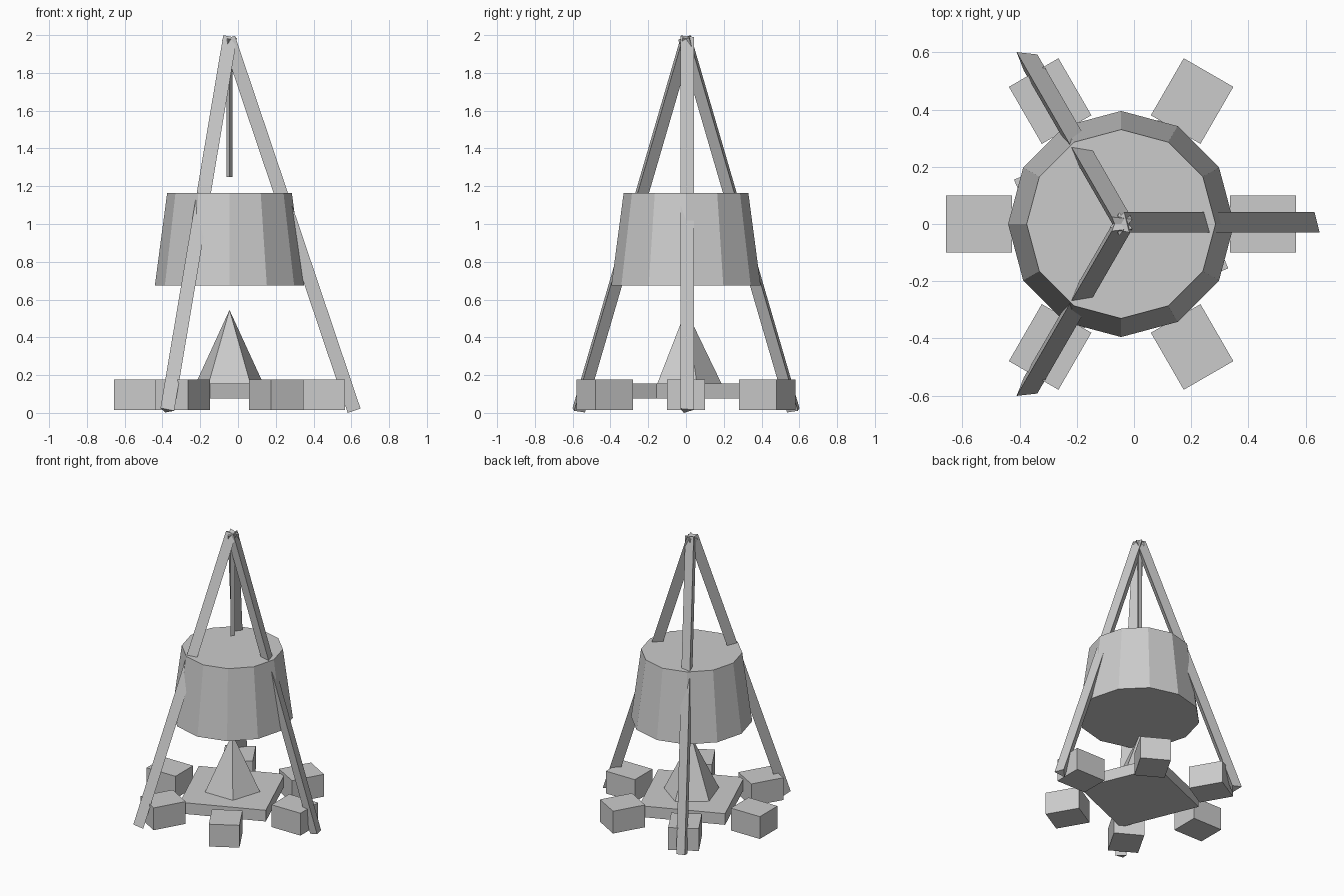
import bpy, bmesh, math
from mathutils import Vector, Matrix

if "Cube" in bpy.data.objects:
    bpy.data.objects.remove(bpy.data.objects["Cube"])

CX = -0.045  # x of the common vertical axis

grey = bpy.data.materials.new("plain grey")
grey.diffuse_color = (0.6, 0.6, 0.6, 1)
grey.use_nodes = True
grey.node_tree.nodes["Principled BSDF"].inputs["Base Color"].default_value = grey.diffuse_color


def add(name, bm):
    bmesh.ops.recalc_face_normals(bm, faces=bm.faces)
    me = bpy.data.meshes.new(name)
    bm.to_mesh(me)
    bm.free()
    me.materials.append(grey)
    ob = bpy.data.objects.new(name, me)
    bpy.context.collection.objects.link(ob)
    return ob


def frustum(name, sides, r0, r1, z0, z1, start=0):
    """Vertical prism, frustum or pyramid around the common axis."""
    bm = bmesh.new()
    ring = lambda r, z: [bm.verts.new((CX + r * math.cos(a), r * math.sin(a), z))
                         for a in (math.radians(start) + math.tau * i / sides for i in range(sides))]
    low = ring(r0, z0)
    bm.faces.new(low)
    if r1:
        high = ring(r1, z1)
        bm.faces.new(high)
    else:
        high = [bm.verts.new((CX, 0, z1))] * sides
    for i in range(sides):
        j = (i + 1) % sides
        bm.faces.new((low[i], low[j], high[j], high[i]) if r1 else (low[i], low[j], high[i]))
    return add(name, bm)


def leg(name, angle, twist):
    """Three-sided pole from the ground to the apex, leaning inwards."""
    out = Vector((math.cos(math.radians(angle)), math.sin(math.radians(angle)), 0))
    bottom = Vector((CX, 0, 0.013)) + out * 0.665
    top = Vector((CX, 0, 1.987))
    axis = (top - bottom).normalized()
    side = Vector((-out.y, out.x, 0))
    radial = side.cross(axis)
    bm = bmesh.new()
    rings = []
    for p in (bottom, top):
        rings.append([bm.verts.new(p + 0.043 * (radial * math.cos(a) + side * math.sin(a)))
                      for a in (math.radians(twist + 120 * i) for i in range(3))])
        bm.faces.new(rings[-1])
    for i in range(3):
        j = (i + 1) % 3
        bm.faces.new((rings[0][i], rings[0][j], rings[1][j], rings[1][i]))
    return add(name, bm)


# Hanging vessel, base slab, flame and hanging rod
frustum("vessel", 12, 0.395, 0.33, 0.675, 1.165)
frustum("base_slab", 4, 0.405, 0.405, 0.075, 0.155, 67.5)
frustum("flame", 5, 0.188, 0, 0.155, 0.545, 90)
frustum("hanging_rod", 3, 0.018, 0.018, 1.25, 1.985, -90)

# Tripod
for n, (angle, twist) in enumerate(((0, -45), (120, 22), (240, -22))):
    leg(f"tripod_leg_{n + 1}", angle, twist)

# Ring of six stones
for n in range(6):
    bm = bmesh.new()
    bmesh.ops.create_cube(bm, size=1, matrix=Matrix.Translation((CX, 0, 0.096))
                          @ Matrix.Rotation(n * math.pi / 3, 4, 'Z')
                          @ Matrix.Translation((0.496, 0, 0))
                          @ Matrix.Diagonal((0.23, 0.2, 0.16, 1)))
    add(f"stone_{n + 1}", bm)
